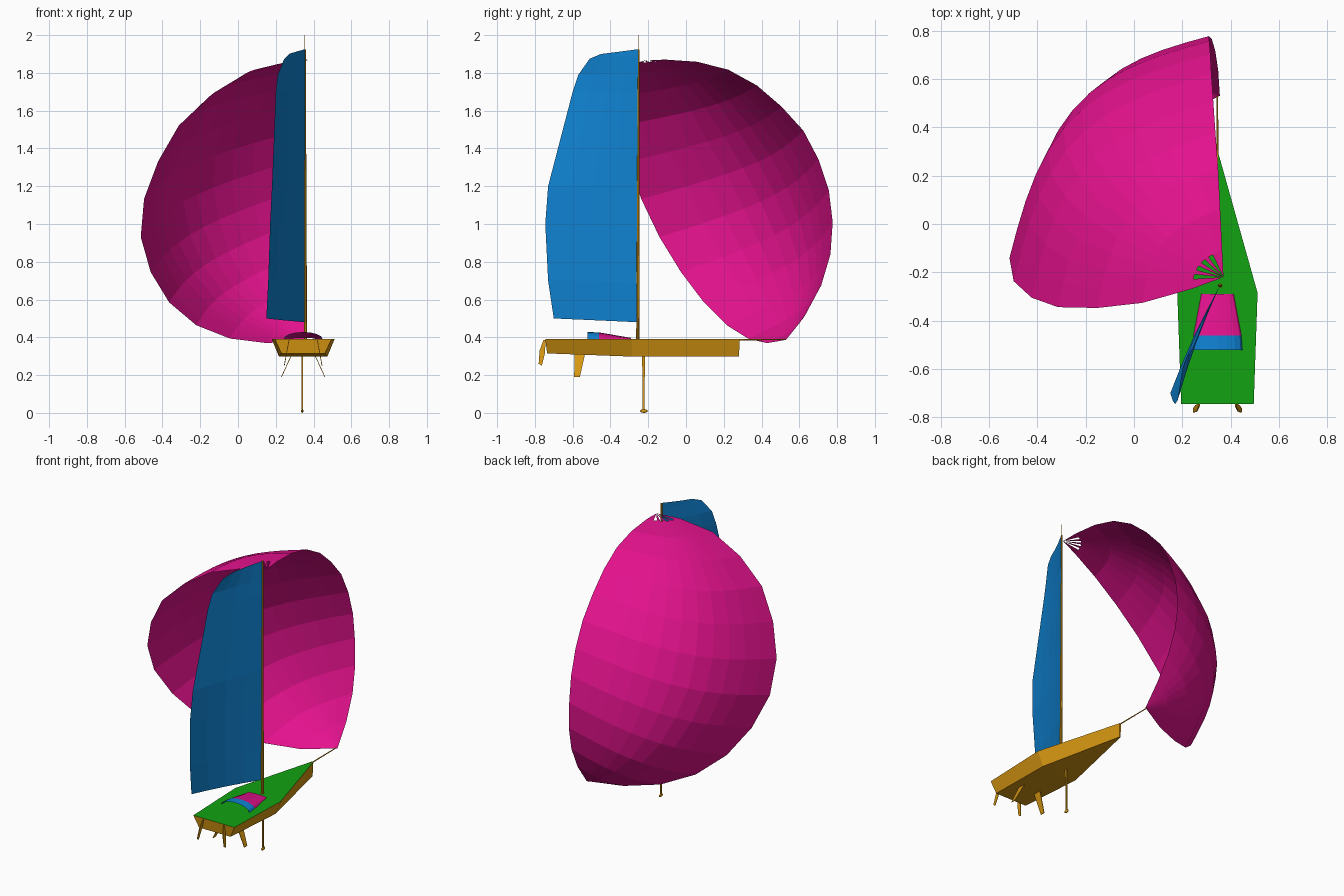
import bpy, bmesh, math
from mathutils import Vector

if "Cube" in bpy.data.objects:
    bpy.data.objects.remove(bpy.data.objects["Cube"])

def material(name, rgb):
    m = bpy.data.materials.new(name)
    m.diffuse_color = (*rgb, 1)
    m.use_nodes = True
    m.node_tree.nodes["Principled BSDF"].inputs["Base Color"].default_value = m.diffuse_color
    return m

PINK = material("sail pink", (0.78, 0.006, 0.27))
BLUE = material("sail blue", (0.005, 0.23, 0.66))
GREEN = material("deck green", (0.006, 0.36, 0.006))
OCHRE = material("hull ochre", (0.68, 0.31, 0.006))
CX = 0.345  # boat centreline

def add(name, verts, faces, *mats):
    me = bpy.data.meshes.new(name)
    me.from_pydata([tuple(v) for v in verts], [], faces)
    for m in mats:
        me.materials.append(m)
    ob = bpy.data.objects.new(name, me)
    bpy.context.collection.objects.link(ob)
    return ob

def solid_normals(ob):
    bm = bmesh.new()
    bm.from_mesh(ob.data)
    bmesh.ops.recalc_face_normals(bm, faces=bm.faces)
    bm.to_mesh(ob.data)
    bm.free()
    return ob

def rod(name, a, b, r1, r2, mat, n=8):
    a, b = Vector(a), Vector(b)
    q = (b - a).to_track_quat('Z', 'Y')
    vs = [p + q @ Vector((r * math.cos(2 * math.pi * i / n), r * math.sin(2 * math.pi * i / n), 0))
          for p, r in ((a, r1), (b, r2)) for i in range(n)]
    fs = [(i, (i + 1) % n, n + (i + 1) % n, n + i) for i in range(n)]
    fs += [tuple(range(n))[::-1], tuple(range(n, 2 * n))]
    return add(name, vs, fs, mat)

def resample(pts, fractions):
    pts = [Vector(p) for p in pts]
    lens = [0]
    for p, q in zip(pts, pts[1:]):
        lens.append(lens[-1] + (q - p).length)
    out = []
    for f in fractions:
        d = f * lens[-1]
        k = max(i for i in range(len(pts) - 1) if lens[i] <= d + 1e-9)
        out.append(pts[k].lerp(pts[k + 1], min(1, (d - lens[k]) / (lens[k + 1] - lens[k]))))
    return out

def grid_sail(name, luff, leech, cols, camber, mat, skip=lambda r, c: False):
    """Sheet between two edge curves, bulging away from the boat."""
    vs, fs = [], []
    for a, b in zip(luff, leech):
        d = b - a
        n = Vector((d.y, -d.x, 0))  # horizontal, same length as the chord
        for c in range(cols + 1):
            s = c / cols
            vs.append(a + d * s + n * camber * math.sin(math.pi * s))
    w = cols + 1
    for r in range(len(luff) - 1):
        for c in range(cols):
            if not skip(r, c):
                i = r * w + c
                fs.append((i, i + 1, i + w + 1, i + w))
    ob = add(name, vs, fs, mat)
    bm = bmesh.new()
    bm.from_mesh(ob.data)
    bmesh.ops.remove_doubles(bm, verts=bm.verts, dist=1e-5)
    bmesh.ops.dissolve_degenerate(bm, edges=bm.edges, dist=1e-5)
    bm.to_mesh(ob.data)
    bm.free()
    return ob

# Spinnaker: front edge and rear edge both run from mast head to bowsprit
luff = [(.37, -.22, 1.865), (.36, -.02, 1.875), (.35, .2, 1.83), (.335, .4, 1.72), (.325, .55, 1.58),
        (.318, .65, 1.46), (.315, .72, 1.3), (.31, .765, 1.15), (.31, .78, .97), (.325, .76, .8),
        (.34, .7, .63), (.35, .62, .5), (.355, .53, .387)]
leech = [(.37, -.22, 1.865), (.14, -.305, 1.84), (-.06, -.345, 1.75), (-.28, -.35, 1.57), (-.39, -.33, 1.41),
         (-.495, -.25, 1.16), (-.515, -.14, .93), (-.465, -.03, .75), (-.37, .09, .59), (-.245, .2, .475),
         (-.08, .31, .4), (.12, .41, .366), (.355, .53, .387)]
steps = [0, .05] + [.05 + .95 * i / 12 for i in range(1, 13)]
grid_sail("spinnaker", resample(luff, steps), resample(leech, steps), 11, 0.185, PINK,
          skip=lambda r, c: r == 0 and c in (2, 4, 6, 8))

# Mainsail
main_leech = [(.15, -.70, .50), (.16, -.73, .70), (.17, -.745, 1.0), (.18, -.73, 1.2), (.20, -.60, 1.7),
              (.21, -.57, 1.79), (.245, -.51, 1.875), (.27, -.45, 1.90)]
main_luff = [(.355, -.255, z) for z in (.48, .69, .99, 1.2, 1.7, 1.8, 1.89, 1.925)]
grid_sail("mainsail", [Vector(p) for p in main_luff], [Vector(p) for p in main_leech], 4, 0.02, BLUE)

# Hull: deck outline and narrower bottom outline
deck = [(-.15, -.745), (-.166, -.285), (-.006, .285), (.006, .285), (.166, -.285), (.15, -.745)]
low = [(-.115, -.735, .315), (-.128, -.285, .298), (-.004, .28, .298)]
low += [(-x, y, z) for x, y, z in reversed(low)]
verts = [(CX + x, y, .39) for x, y in deck] + [(CX + x, y, z) for x, y, z in low]
faces = [(0, 1, 4, 5), (1, 2, 3, 4), (6, 7, 10, 11), (7, 8, 9, 10)]
faces += [(i, (i + 1) % 6, 6 + (i + 1) % 6, 6 + i) for i in range(6)]
hull = solid_normals(add("hull", verts, faces, OCHRE, GREEN))
for f in hull.data.polygons:
    f.material_index = 1 if f.normal.z > 0.9 else 0

# Cabin canopy: open arched shell, pink with a blue rear band
N = 8
sections = [(-.29, .067, .006), (-.46, .099, .035), (-.522, .103, .037)]
verts = [(CX + w * math.cos(math.pi * i / N), y, .391 + h * math.sin(math.pi * i / N))
         for y, w, h in sections for i in range(N + 1)]
faces = [(r * (N + 1) + i, r * (N + 1) + i + 1, (r + 1) * (N + 1) + i + 1, (r + 1) * (N + 1) + i)
         for r in range(2) for i in range(N)]
canopy = add("cabin_canopy", verts, faces, PINK, BLUE)
for f in canopy.data.polygons:
    f.material_index = 1 if f.center.y < -.46 else 0

# Spars
rod("mast", (.357, -.255, .385), (.354, -.25, 1.925), .009, .005, OCHRE)
rod("antenna", (.354, -.25, 1.92), (.354, -.25, 2.0), .0015, .001, OCHRE, 5)
rod("bowsprit", (CX, .25, .387), (CX, .53, .388), .004, .003, OCHRE, 6)

# Thin blades below the hull, drawn as tapered plates (root points then tip points)
def blade(name, root_x, tip_x, profile, t):
    zs = [z for _, z in profile]
    vs = [(root_x + (tip_x - root_x) * (max(zs) - z) / (max(zs) - min(zs)) + o, y, z)
          for o in (-t, t) for y, z in profile]
    n = len(profile)
    fs = [tuple(range(n)), tuple(range(n, 2 * n))]
    fs += [(i, (i + 1) % n, n + (i + 1) % n, n + i) for i in range(n)]
    solid_normals(add(name, vs, fs, OCHRE))

blade("keel_fin", CX - .005, CX - .005, [(-.232, .30), (-.218, .30), (-.219, .01), (-.230, .01)], .003)
for side, label in ((-1, "left"), (1, "right")):
    blade("rudder_" + label, CX + side * .06, CX + side * .115,
          [(-.59, .31), (-.535, .31), (-.562, .19), (-.592, .19)], .002)
    blade("stern_board_" + label, CX + side * .075, CX + side * .10,
          [(-.755, .385), (-.742, .385), (-.748, .31), (-.763, .25), (-.78, .26), (-.775, .33)], .002)

# Keel bulb
bpy.ops.mesh.primitive_uv_sphere_add(segments=8, ring_count=6, radius=1, location=(CX - .005, -.223, .01))
bulb = bpy.context.object
bulb.name = "keel_bulb"
bulb.scale = (.007, .02, .01)
bulb.data.materials.append(OCHRE)
